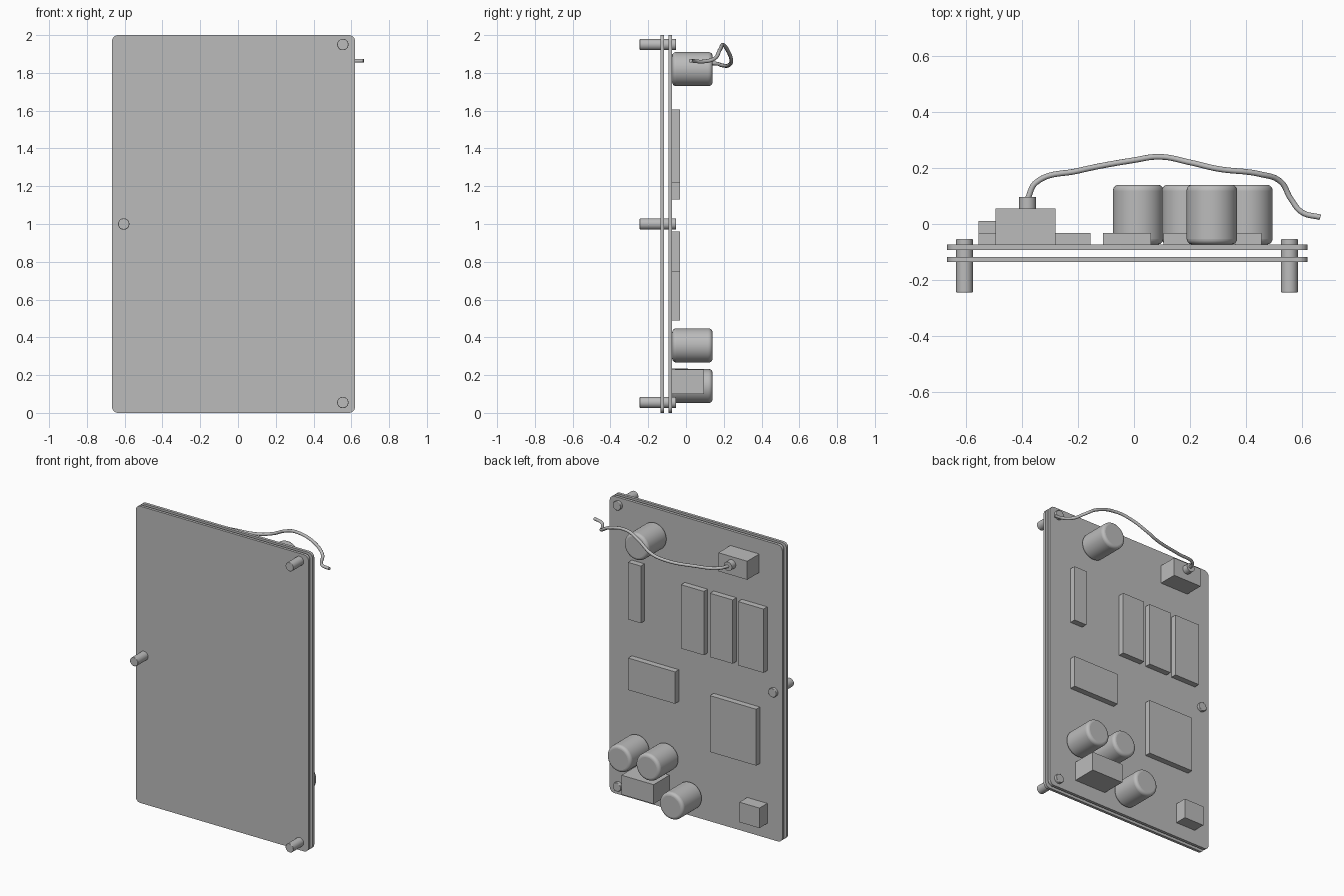
import bpy
import math
from mathutils import Vector

cube = bpy.data.objects.get("Cube")
if cube:
    bpy.data.objects.remove(cube, do_unlink=True)

grey = bpy.data.materials.new("plain grey")
grey.use_nodes = True
GREY = (0.5, 0.5, 0.5, 1)
grey.diffuse_color = GREY
grey.node_tree.nodes["Principled BSDF"].inputs["Base Color"].default_value = GREY

BACK = -0.073     # rear surface of the rear board, where parts are mounted


def finish(ob, name, smooth=False):
    ob.name = name
    ob.data.materials.append(grey)
    if smooth:
        bpy.ops.object.shade_smooth_by_angle(angle=math.radians(40))
    return ob


def box(name, x0, x1, z0, z1, y1, y0=BACK):
    bpy.ops.mesh.primitive_cube_add(
        size=1, location=((x0 + x1) / 2, (y0 + y1) / 2, (z0 + z1) / 2))
    ob = bpy.context.object
    ob.scale = (x1 - x0, y1 - y0, z1 - z0)
    bpy.ops.object.transform_apply(location=False, rotation=False)
    return finish(ob, name)


def bevel(ob, width, segments, angle):
    mod = ob.modifiers.new("rounding", 'BEVEL')
    mod.width = width
    mod.segments = segments
    mod.limit_method = 'ANGLE'
    mod.angle_limit = math.radians(angle)


def rod(name, x, z, radius, y0, y1, rounding=0):
    bpy.ops.mesh.primitive_cylinder_add(
        vertices=48, radius=radius, depth=y1 - y0,
        location=(x, (y0 + y1) / 2, z), rotation=(math.pi / 2, 0, 0))
    ob = bpy.context.object
    bpy.ops.object.transform_apply(location=False, scale=False)
    finish(ob, name, True)
    if rounding:
        bevel(ob, rounding, 5, 50)
    return ob


def board(name, y0, y1, x0=-0.667, x1=0.62, r=0.033):
    # rounded rectangle outline, extruded
    curve = bpy.data.curves.new(name, 'CURVE')
    curve.dimensions = '2D'
    curve.fill_mode = 'BOTH'
    curve.extrude = (y1 - y0) / 2
    corners = [(x1 - r, 2 - r), (x0 + r, 2 - r), (x0 + r, r), (x1 - r, r)]
    pts = []
    for i, (cx, cz) in enumerate(corners):
        for k in range(9):
            a = math.pi / 2 * (i + k / 8)
            pts.append((cx + r * math.cos(a), cz + r * math.sin(a)))
    spline = curve.splines.new('POLY')
    spline.points.add(len(pts) - 1)
    for p, (x, z) in zip(spline.points, pts):
        p.co = (x, z, 0, 1)
    spline.use_cyclic_u = True
    ob = bpy.data.objects.new(name, curve)
    bpy.context.collection.objects.link(ob)
    ob.location.y = (y0 + y1) / 2
    ob.rotation_euler.x = math.pi / 2
    bpy.ops.object.select_all(action='DESELECT')
    ob.select_set(True)
    bpy.context.view_layer.objects.active = ob
    bpy.ops.object.convert(target='MESH')
    ob = bpy.context.object
    finish(ob, name, True)


# Two stacked boards
board("front_board", -0.136, -0.117)
board("rear_board", -0.093, BACK)

# Mounting posts through both boards
for i, (x, z) in enumerate([(0.555, 1.95), (0.555, 0.055), (-0.605, 1.0)]):
    rod(f"mounting_post_{i + 1}", x, z, 0.03, -0.245, -0.053, 0.004)

# Flat chips
CHIP = -0.033
for i, x in enumerate([-0.555, -0.325, -0.11]):
    box(f"memory_chip_{i + 1}", x, x + (0.19 if i == 0 else 0.17), 1.13, 1.56, CHIP)
box("narrow_chip", 0.36, 0.455, 1.22, 1.605, CHIP)
box("wide_chip", 0.105, 0.455, 0.745, 0.96, CHIP)
box("main_chip", -0.5, -0.155, 0.49, 0.87, CHIP)

# Block connectors
box("small_block", -0.555, -0.405, 0.1, 0.235, 0.01)
box("large_block", 0.175, 0.415, 0.1, 0.23, 0.095)
box("cable_block", -0.495, -0.28, 1.775, 1.9, 0.055)

# Cylindrical capacitors
for i, (x, z) in enumerate([(0.278, 1.82), (0.405, 0.357), (0.19, 0.357), (0.015, 0.142)]):
    rod(f"capacitor_{i + 1}", x, z, 0.09, BACK, 0.14, 0.02)

# Cable and its socket
rod("cable_socket", -0.38, 1.85, 0.03, 0.055, 0.097)
path = [(-0.38, 0.09, 1.85), (-0.35, 0.148, 1.85), (-0.2, 0.19, 1.84),
        (0, 0.228, 1.842), (0.09, 0.24, 1.865), (0.2, 0.22, 1.92),
        (0.3, 0.197, 1.948), (0.45, 0.178, 1.92), (0.525, 0.15, 1.875),
        (0.56, 0.09, 1.86), (0.6, 0.042, 1.863), (0.665, 0.024, 1.865)]
curve = bpy.data.curves.new("cable", 'CURVE')
curve.dimensions = '3D'
curve.bevel_depth = 0.01
curve.bevel_resolution = 4
curve.use_fill_caps = True
spline = curve.splines.new('BEZIER')
spline.bezier_points.add(len(path) - 1)
for p, co in zip(spline.bezier_points, path):
    p.co = Vector(co)
    p.handle_left_type = p.handle_right_type = 'AUTO'
cable = bpy.data.objects.new("cable", curve)
bpy.context.collection.objects.link(cable)
cable.data.materials.append(grey)
